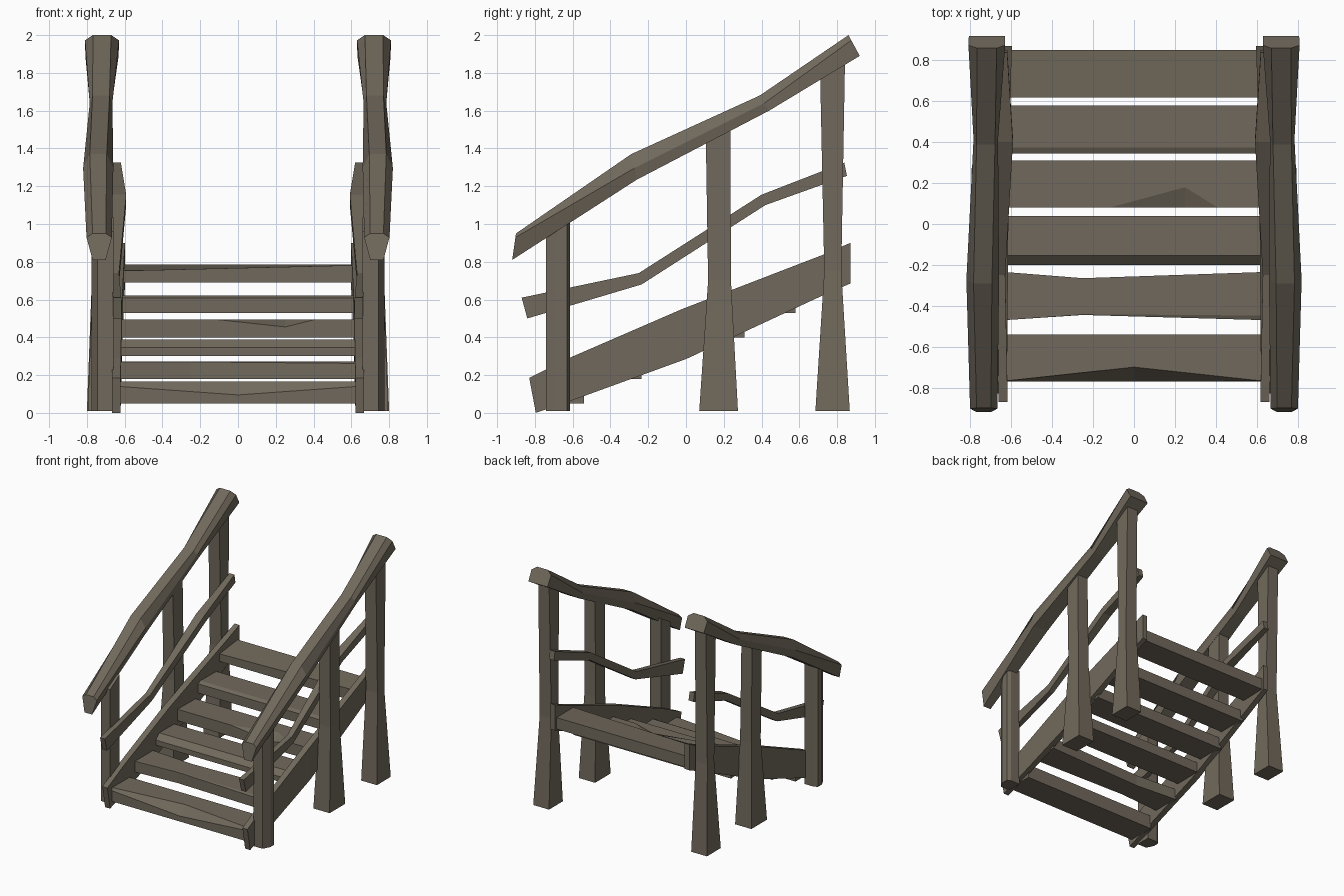
import bpy, bmesh

wood = bpy.data.materials.new("weathered_wood")
wood.diffuse_color = (0.165, 0.141, 0.107, 1)


def loft(name, rings):
    """Skin a list of equal-length point rings and cap both ends."""
    bm = bmesh.new()
    vs = [[bm.verts.new(p) for p in r] for r in rings]
    n = len(vs[0])
    for a, b in zip(vs, vs[1:]):
        for i in range(n):
            j = (i + 1) % n
            bm.faces.new((a[i], a[j], b[j], b[i]))
    bm.faces.new(vs[0])
    bm.faces.new(vs[-1])
    bmesh.ops.remove_doubles(bm, verts=bm.verts, dist=0.0005)
    bmesh.ops.recalc_face_normals(bm, faces=bm.faces)
    me = bpy.data.meshes.new(name)
    bm.to_mesh(me)
    bm.free()
    me.materials.append(wood)
    ob = bpy.data.objects.new(name, me)
    bpy.context.collection.objects.link(ob)
    return ob


def both_sides(name, rings):
    """Right-hand part plus its mirrored twin."""
    loft("right_" + name, rings)
    loft("left_" + name, [[(-x, y, z) for x, y, z in r] for r in rings])


def board(stations):
    """Rectangular rings from (y_top, z_top, y_bottom, z_bottom, x_in, x_out)."""
    return [[(a, yt, zt), (b, yt, zt), (b, yb, zb), (a, yb, zb)]
            for yt, zt, yb, zb, a, b in stations]


# handrail: carved six-sided beam, bevelled top
rings = []
for yt, zt, yb, zb, cx, wt, wm, wb, f in [
        (-0.90, 0.95, -0.92, 0.81, 0.735, 0.035, 0.067, 0.035, 0.85),
        (-0.29, 1.37, -0.26, 1.235, 0.740, 0.045, 0.080, 0.068, 0.45),
        (0.39, 1.68, 0.44, 1.60, 0.725, 0.045, 0.060, 0.052, 0.50),
        (0.86, 2.00, 0.92, 1.89, 0.720, 0.048, 0.090, 0.088, 0.75)]:
    ym, zm = yb + (yt - yb) * f, zb + (zt - zb) * f
    rings.append([(cx - wt, yt, zt), (cx + wt, yt, zt), (cx + wm, ym, zm),
                  (cx + wb, yb, zb), (cx - wb, yb, zb), (cx - wm, ym, zm)])
both_sides("handrail", rings)

# thin crooked middle rail
both_sides("middle_rail", board([
    (-0.87, 0.61, -0.84, 0.50, 0.618, 0.662),
    (-0.25, 0.74, -0.235, 0.68, 0.630, 0.675),
    (0.40, 1.155, 0.42, 1.10, 0.592, 0.665),
    (0.838, 1.325, 0.852, 1.255, 0.620, 0.665)]))

# side stringer carrying the treads
both_sides("stringer", board([
    (-0.83, 0.185, -0.795, 0.0, 0.622, 0.668),
    (-0.62, 0.29, -0.62, 0.06, 0.620, 0.668),
    (-0.02, 0.55, 0.0, 0.285, 0.615, 0.668),
    (0.72, 0.835, 0.72, 0.62, 0.602, 0.650),
    (0.87, 0.90, 0.87, 0.685, 0.597, 0.640)]))

# front post with chamfered corners
a, b, y0, y1, c = 0.66, 0.775, -0.74, -0.615, 0.03
outline = [(a, y0), (b - c, y0), (b, y0 + 2 * c), (b, y1 - c / 2),
           (b - c, y1), (a, y1)]
both_sides("front_post", [[(x, y, 0.01) for x, y in outline],
                          [(x, y, 0.96 + 0.6 * (y - y0)) for x, y in outline]])


# middle and back posts: flared feet, slim waist, slanted top
def post(name, stations):
    both_sides(name, [[(a, y0, z0), (b, y0, z0), (b, y1, z1), (a, y1, z1)]
                      for y0, z0, y1, z1, a, b in stations])


post("middle_post", [(0.07, 0.01, 0.275, 0.01, 0.645, 0.795),
                     (0.117, 0.70, 0.238, 0.70, 0.665, 0.77),
                     (0.105, 1.46, 0.235, 1.53, 0.675, 0.772)])
post("back_post", [(0.685, 0.01, 0.867, 0.01, 0.655, 0.80),
                   (0.732, 0.75, 0.822, 0.75, 0.665, 0.772),
                   (0.71, 1.80, 0.842, 1.88, 0.672, 0.772)])


# treads: planks with worn front edges
# station = x, y front, y back, z bottom, z top, wear down, wear back
def tread(i, stations):
    loft(f"tread_{i}", [
        [(x, yf, zb), (x, yf, zt - wd), (x, yf + wb, zt), (x, yb, zt), (x, yb, zb)]
        for x, yf, yb, zb, zt, wd, wb in stations])


W = 0.63
tread(1, [(-W, -0.77, -0.54, 0.05, 0.165, 0.025, 0.002),
          (0, -0.77, -0.54, 0.05, 0.165, 0.07, 0.07),
          (W, -0.77, -0.54, 0.05, 0.165, 0.025, 0.002)])
tread(2, [(-W, -0.47, -0.235, 0.18, 0.272, 0.002, 0.002),
          (-0.25, -0.445, -0.265, 0.18, 0.272, 0.002, 0.004),
          (W, -0.47, -0.235, 0.18, 0.272, 0.01, 0.022)])
tread(3, [(s * W, -0.20, 0.04, 0.302, 0.388, 0.043, 0.045) for s in (-1, 1)])
tread(4, [(-W, 0.08, 0.31, 0.40, 0.495, 0, 0),
          (-0.12, 0.08, 0.31, 0.40, 0.495, 0, 0),
          (0.25, 0.08, 0.31, 0.40, 0.495, 0.04, 0.10),
          (0.41, 0.08, 0.31, 0.40, 0.495, 0, 0),
          (W, 0.08, 0.31, 0.40, 0.495, 0, 0)])
tread(5, [(s * W, 0.345, 0.58, 0.53, 0.622, 0.015, 0.03) for s in (-1, 1)])
tread(6, [(-W, 0.62, 0.85, 0.69, 0.785, 0.033, 0.23),
          (W, 0.62, 0.85, 0.69, 0.785, 0.003, 0.23)])
